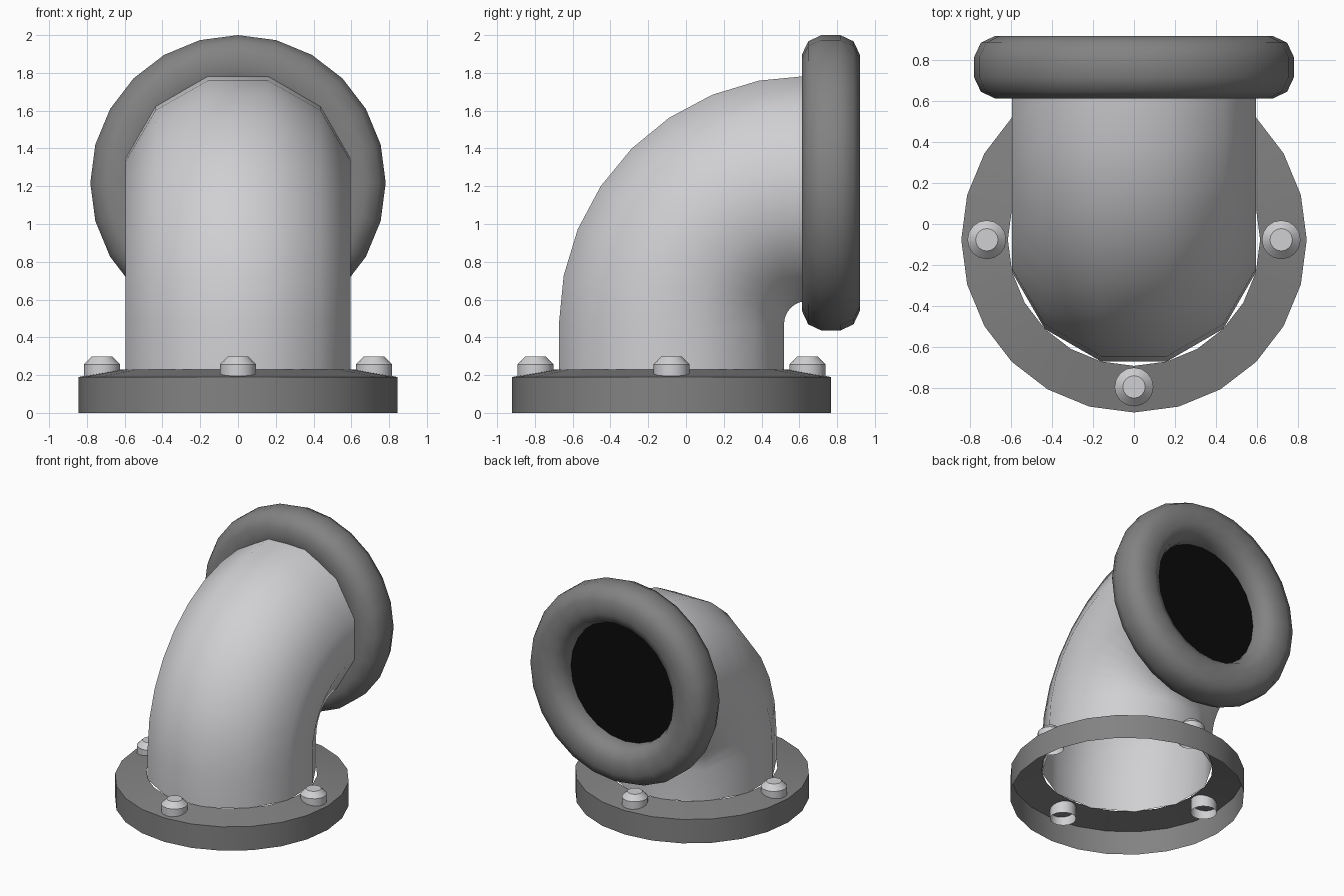
import bpy, bmesh, math
from mathutils import Vector, Matrix

if "Cube" in bpy.data.objects:
    bpy.data.objects.remove(bpy.data.objects["Cube"])


def material(name, rgb):
    m = bpy.data.materials.new(name)
    m.diffuse_color = (*rgb, 1)
    m.use_nodes = True
    m.node_tree.nodes["Principled BSDF"].inputs["Base Color"].default_value = m.diffuse_color
    return m


LIGHT = material("light_grey_metal", (0.63, 0.63, 0.65))
DARK = material("dark_grey_metal", (0.225, 0.225, 0.225))
BLACK = material("black_opening", (0.003, 0.003, 0.003))


def loft(name, rings, mat, angle, cap=False, closed=False):
    """Bridge equal-length vertex loops into a surface."""
    bm = bmesh.new()
    loops = [[bm.verts.new(p) for p in r] for r in rings]
    pairs = list(zip(loops, loops[1:]))
    if closed:
        pairs.append((loops[-1], loops[0]))
    n = len(loops[0])
    for a, b in pairs:
        for i in range(n):
            j = (i + 1) % n
            bm.faces.new((a[i], a[j], b[j], b[i]))
    if cap:
        bm.faces.new(loops[-1])
    me = bpy.data.meshes.new(name)
    bm.to_mesh(me)
    bm.free()
    me.materials.append(mat)
    ob = bpy.data.objects.new(name, me)
    bpy.context.collection.objects.link(ob)
    bpy.ops.object.select_all(action='DESELECT')
    ob.select_set(True)
    bpy.context.view_layer.objects.active = ob
    bpy.ops.object.shade_smooth_by_angle(angle=math.radians(angle))
    return ob


def circle(r, n, offset=0.0):
    return [Vector((r * math.cos(offset + math.tau * i / n),
                    r * math.sin(offset + math.tau * i / n), 0)) for i in range(n)]


def lathe(profile, n, matrix):
    return [[matrix @ (p + Vector((0, 0, z))) for p in circle(r, n)] for r, z in profile]


CY = -0.077          # axis of the upright pipe
PIPE_R = 0.617

# Base flange: open underneath, slightly coned top
loft("base_flange", lathe([(0.845, 0), (0.845, 0.19), (PIPE_R, 0.23)], 24,
                          Matrix.Translation((0, CY, 0))), DARK, 25)

# Elbow pipe: short straight rise, then a quarter bend towards the back
bend = Vector((0, 0.641, 0.47))
R = bend.y - CY
section = circle(PIPE_R, 12, math.radians(15))
rings = [[p + Vector((0, CY, 0.225)) for p in section]]
for k in range(9):
    m = (Matrix.Translation(bend) @ Matrix.Rotation(-math.radians(11.25 * k), 4, 'X')
         @ Matrix.Translation((0, -R, 0)))
    rings.append([m @ p for p in section])
loft("elbow_pipe", rings, LIGHT, 60)

# Rounded rim around the outlet
quarter = [(0.153, 0.05), (0.12, 0.12), (0.05, 0.153)]
outline = (quarter + [(-a, b) for a, b in reversed(quarter)]
           + [(-a, -b) for a, b in quarter] + [(a, -b) for a, b in reversed(quarter)])
outlet = Matrix.Translation((0, 0.767, 1.218)) @ Matrix.Rotation(-math.pi / 2, 4, 'X')
loft("outlet_rim", lathe([(0.629 + a, b) for a, b in outline], 24, outlet), DARK, 60,
     closed=True)
bpy.context.object.name = "outlet_rim"

# Dark disc filling the opening
loft("outlet_opening", lathe([(0.5, 0), (0.3, 0)], 24, outlet), BLACK, 30, cap=True)

# Four flange bolts, open underneath
for i, name in enumerate(("right", "back", "left", "front")):
    a = i * math.pi / 2
    pos = Matrix.Translation((0.72 * math.cos(a), CY + 0.72 * math.sin(a), 0))
    loft("bolt_" + name, lathe([(0.095, 0.13), (0.095, 0.257), (0.055, 0.298)], 16, pos),
         LIGHT, 30, cap=True)

# Close the rim seam and make all normals consistent
for ob in bpy.context.collection.objects:
    bm = bmesh.new()
    bm.from_mesh(ob.data)
    bmesh.ops.recalc_face_normals(bm, faces=bm.faces)
    bm.to_mesh(ob.data)
    bm.free()
